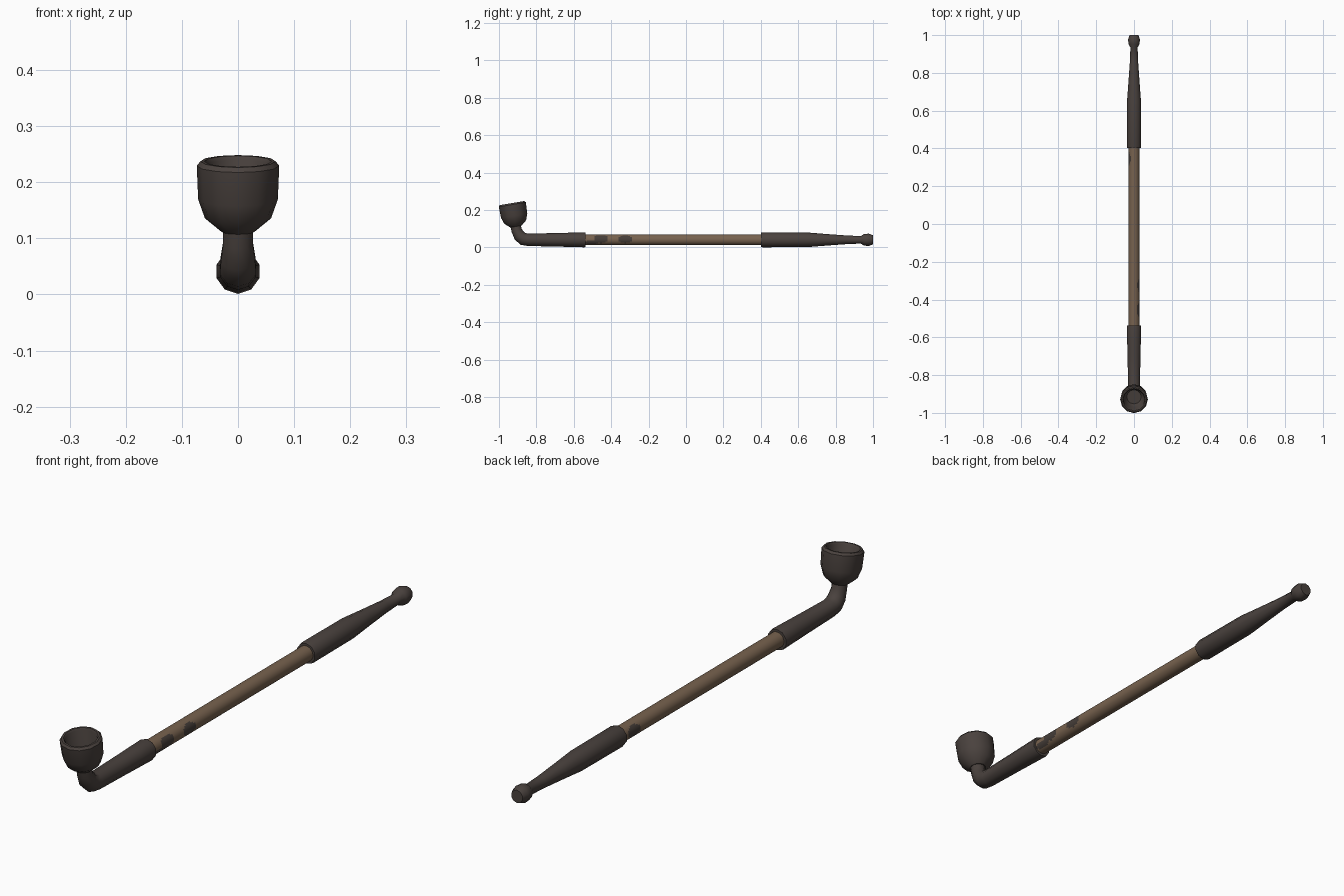
import bpy, bmesh, math
from mathutils import Vector

if "Cube" in bpy.data.objects:
    bpy.data.objects.remove(bpy.data.objects["Cube"])

ZC = 0.041  # height of the stem axis


def material(name, rgb):
    m = bpy.data.materials.new(name)
    m.diffuse_color = (*rgb, 1)
    m.use_nodes = True
    m.node_tree.nodes["Principled BSDF"].inputs["Base Color"].default_value = m.diffuse_color
    return m


metal = material("dark metal", (0.068, 0.054, 0.048))
wood = material("brown wood", (0.185, 0.122, 0.077))
spot = material("dark wood spot", (0.060, 0.047, 0.040))


def tube(name, rings, sides, mats, smooth=35, rule=None):
    """Skin rings given as (y, z, direction in the yz plane in degrees, radius)."""
    bm = bmesh.new()
    loops = []
    for y, z, deg, r in rings:
        a = math.radians(deg)
        n = Vector((0, -math.sin(a), math.cos(a)))
        loop = []
        for i in range(sides):
            t = math.pi / 2 + 2 * math.pi * i / sides
            loop.append(bm.verts.new(Vector((r * math.cos(t), y, z)) + n * r * math.sin(t)))
        loops.append(loop)
    for a, b in zip(loops, loops[1:]):
        for i in range(sides):
            j = (i + 1) % sides
            bm.faces.new((a[i], a[j], b[j], b[i]))
    bm.faces.new(loops[0])
    bm.faces.new(loops[-1])
    bmesh.ops.recalc_face_normals(bm, faces=bm.faces[:])
    if rule:
        for f in bm.faces:
            f.material_index = rule(f.calc_center_median())
    me = bpy.data.meshes.new(name)
    bm.to_mesh(me)
    bm.free()
    ob = bpy.data.objects.new(name, me)
    bpy.context.collection.objects.link(ob)
    for m in mats:
        me.materials.append(m)
    bpy.ops.object.select_all(action='DESELECT')
    ob.select_set(True)
    bpy.context.view_layer.objects.active = ob
    bpy.ops.object.shade_smooth_by_angle(angle=math.radians(smooth))
    return ob


# Wooden stem with dark oval spots: (y, angle round the stem, y radius, arc radius)
R = 0.029
SPOTS = [(-0.325, 8, 0.034, 0.023), (-0.455, 10, 0.040, 0.024),
         (-0.505, -30, 0.035, 0.015), (0.345, 175, 0.034, 0.023)]


def spotted(c):
    ang = math.atan2(c.z - ZC, c.x)
    for y, deg, ry, rs in SPOTS:
        d = (ang - math.radians(deg) + math.pi) % (2 * math.pi) - math.pi
        if ((c.y - y) / ry) ** 2 + (R * d / rs) ** 2 < 1:
            return 1
    return 0


tube("stem", [(-0.56 + 0.01 * i, ZC, 0, R) for i in range(100)], 30,
     [wood, spot], rule=spotted)

# Mouthpiece with a tapered neck and a bulb at the tip
mouth = [(0.402, 0.027), (0.402, 0.038), (0.41, 0.040), (0.65, 0.039), (0.75, 0.031),
         (0.86, 0.023), (0.935, 0.020), (0.952, 0.031), (0.978, 0.033), (1.0, 0.024)]
tube("mouthpiece", [(y, ZC, 0, r) for y, r in mouth], 10, [metal], 40)

# Front sleeve that bends up into the neck of the bowl
tube("sleeve_and_elbow",
     [(-0.538, ZC, 180, 0.027), (-0.538, ZC, 180, 0.039), (-0.545, ZC, 180, 0.040),
      (-0.62, ZC, 180, 0.038), (-0.70, ZC, 180, 0.036), (-0.845, ZC, 180, 0.033),
      (-0.872, 0.046, 160, 0.034), (-0.892, 0.064, 132, 0.032),
      (-0.905, 0.090, 108, 0.028), (-0.912, 0.120, 98, 0.028)], 10, [metal], 50)

# Tilted hollow bowl, as (height along its axis, radius)
bowl = [(0, 0.030), (0.024, 0.059), (0.058, 0.071), (0.119, 0.0735), (0.127, 0.067),
        (0.127, 0.060), (0.120, 0.056), (0.060, 0.053), (0.035, 0.038)]
TILT = math.radians(99.5)
tube("bowl",
     [(-0.909 + h * math.cos(TILT), 0.112 + h * math.sin(TILT), 99.5, r) for h, r in bowl],
     12, [metal], 40)
